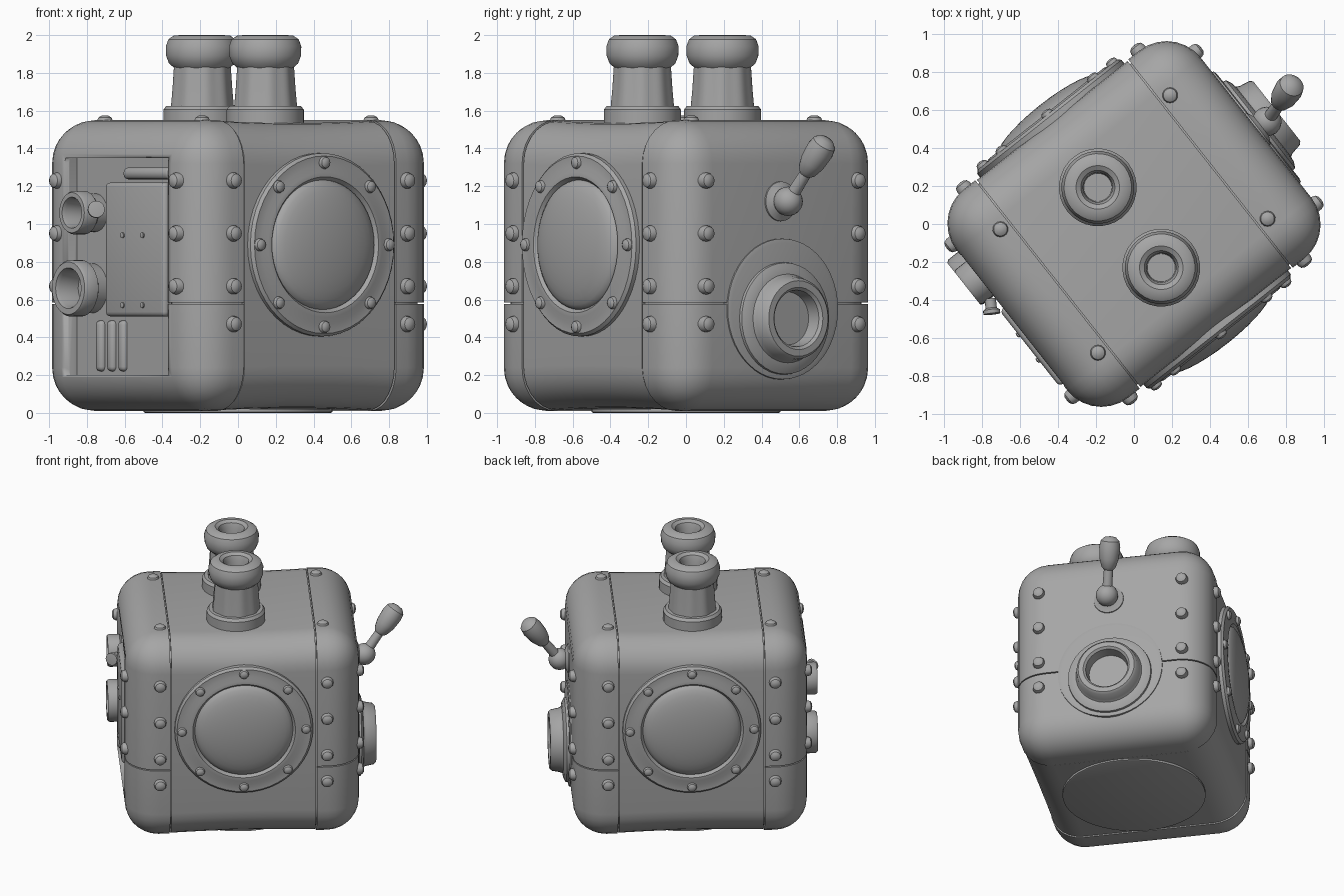
import bpy, bmesh, math
from mathutils import Matrix, Vector

if "Cube" in bpy.data.objects:
    bpy.data.objects.remove(bpy.data.objects["Cube"])

# Whole machine is turned on the ground; everything is built in a straight frame
TURN = Matrix.Rotation(math.radians(38.3), 4, 'Z')
A, B, Z0, Z1, R = 0.82, 0.70, 0.01, 1.55, 0.23
SEAM, LEVEL = 0.51, 0.58

metal = bpy.data.materials.new("grey_metal")
metal.diffuse_color = (0.38, 0.38, 0.38, 1)
metal.use_nodes = True
metal.node_tree.nodes["Principled BSDF"].inputs["Base Color"].default_value = metal.diffuse_color


def finish(name, bm, matrix=Matrix(), angle=35):
    bmesh.ops.recalc_face_normals(bm, faces=bm.faces[:])
    me = bpy.data.meshes.new(name)
    bm.to_mesh(me)
    bm.free()
    me.shade_smooth()
    me.set_sharp_from_angle(angle=math.radians(angle))
    me.materials.append(metal)
    ob = bpy.data.objects.new(name, me)
    ob.matrix_world = TURN @ matrix
    bpy.context.collection.objects.link(ob)
    return ob


def box_bm(lo, hi, bevel=0.0, segs=3):
    bm = bmesh.new()
    bmesh.ops.create_cube(bm, size=1)
    lo, hi = Vector(lo), Vector(hi)
    for v in bm.verts:
        v.co = Vector([(l + h) / 2 + c * (h - l) for l, h, c in zip(lo, hi, v.co)])
    if bevel:
        bmesh.ops.bevel(bm, geom=bm.edges[:], offset=bevel, segments=segs,
                        profile=0.5, affect='EDGES')
    return bm


def trim(bm, point, normal):
    """Cut away everything on the normal side and close the hole."""
    geom = bm.verts[:] + bm.edges[:] + bm.faces[:]
    cut = bmesh.ops.bisect_plane(bm, geom=geom, plane_co=point, plane_no=normal,
                                 clear_outer=True)['geom_cut']
    bmesh.ops.edgeloop_fill(bm, edges=[e for e in cut if isinstance(e, bmesh.types.BMEdge)])


def lathe(name, profile, origin, axis, segs=32, flute=0.0):
    """Revolve (radius, height) points around an axis."""
    bm = bmesh.new()
    rings = []
    for r, h in profile:
        if r == 0:
            rings.append([bm.verts.new((0, 0, h))])
            continue
        ring = []
        for i in range(segs):
            t = 2 * math.pi * i / segs
            k = r * (1 + flute * math.cos(9 * t))
            ring.append(bm.verts.new((k * math.cos(t), k * math.sin(t), h)))
        rings.append(ring)
    for p, q in zip(rings, rings[1:]):
        for i in range(segs):
            j = (i + 1) % segs
            quad = [p[i % len(p)], p[j % len(p)], q[j % len(q)], q[i % len(q)]]
            bm.faces.new(list(dict.fromkeys(quad)))
    rot = Vector((0, 0, 1)).rotation_difference(Vector(axis)).to_matrix().to_4x4()
    return finish(name, bm, Matrix.Translation(origin) @ rot)


def shell(grow=0.0):
    return box_bm((-A - grow, -B - grow, Z0 - grow), (A + grow, B + grow, Z1 + grow), R, 7)


# Body: inner core seen in the seams, slightly sagging middle, two split end caps
body = [finish("body_core", shell(-0.025))]
bm = shell(-0.004)
for s in (-1, 1):
    trim(bm, (s * (SEAM - 0.004), 0, 0), (s, 0, 0))
for i in range(-4, 5):
    bmesh.ops.bisect_plane(bm, geom=bm.verts[:] + bm.edges[:] + bm.faces[:],
                           plane_co=(i * 0.11, 0, 0), plane_no=(1, 0, 0))
for v in bm.verts:
    sag = 0.012 * (1 - (v.co.x / SEAM) ** 2)
    v.co.z += sag * (0.78 - v.co.z) / 0.77
finish("body_middle", bm)
for side, s in (("left", -1), ("right", 1)):
    for part, d in (("lower", 1), ("upper", -1)):
        bm = shell()
        trim(bm, (s * (SEAM + 0.004), 0, 0), (-s, 0, 0))
        trim(bm, (0, 0, LEVEL - d * 0.004), (0, 0, d))
        body.append(finish(f"{side}_cap_{part}", bm))

# Recess for the equipment panel
cutter = finish("panel_cutter", box_bm((-1.1, -0.44, 0.2), (-0.72, 0.44, 1.35)))
cutter.hide_render = True
cutter.display_type = 'WIRE'
cutter.hide_set(True)
for ob in body:
    if "right" not in ob.name:
        mod = ob.modifiers.new("recess", 'BOOLEAN')
        mod.operation, mod.object, mod.solver = 'DIFFERENCE', cutter, 'EXACT'
finish("panel_back", box_bm((-0.74, -0.445, 0.195), (-0.715, 0.445, 1.355)))

# Equipment: housing, tube, vents, two outlets and a small tap
finish("housing", box_bm((-0.84, -0.43, 0.51), (-0.70, 0.08, 1.22), 0.025))
finish("housing_tube", box_bm((-0.81, -0.43, 1.235), (-0.71, -0.03, 1.30), 0.028))
for i in range(3):
    y = 0.04 + i * 0.095
    finish("vent_bar", box_bm((-0.765, y - 0.03, 0.22), (-0.70, y + 0.03, 0.49), 0.024))
for y in (-0.25, -0.08):
    for z in (0.57, 0.94):
        lathe("housing_screw", [(0.015, 0), (0.015, 0.008), (0, 0.012)], (-0.84, y, z), (-1, 0, 0), 10)
for z, y, r in ((0.66, 0.31, 0.15), (1.06, 0.28, 0.115)):
    lathe("outlet_pipe", [(0, 0), (r * 0.88, 0), (r * 0.88, 0.10), (r, 0.115), (r, 0.185),
                          (r * 0.93, 0.20), (r * 0.72, 0.20), (r * 0.66, 0.18),
                          (r * 0.62, 0.06), (0, 0.06)], (-0.70, y, z), (-1, 0, 0))
lathe("tap", [(0, 0), (0.03, 0), (0.03, 0.05), (0.045, 0.06), (0.045, 0.08), (0, 0.085)],
      (-0.84, 0.16, 1.07), (-0.5, -0.8, 0.1), 14)

# Bolts
BOLT = [(0.045, -0.03), (0.042, 0.012), (0.036, 0.028), (0.02, 0.038), (0, 0.04)]


def bolt(pos, axis, scale=1.0):
    lathe("bolt", [(r * scale, h * scale) for r, h in BOLT], pos, axis, 14)


for sx in (-1, 1):
    for sy in (-1, 1):
        bolt((sx * 0.57, sy * 0.415, Z1 - 0.015), (0, 0, 1))
        for z in (0.47, 0.67, 0.95, 1.23):
            bolt((sx * 0.585, sy * B, z), (0, sy, 0))
            if sx > 0 or z > 0.5:
                bolt((sx * (A - 0.005), sy * 0.51, z), (sx, 0, 0))

# Portholes: dished ring, domed glass, eight bolts
RING = [(0.485, -0.03), (0.485, 0.02), (0.47, 0.036), (0.42, 0.034), (0.385, 0.045),
        (0.36, 0.045), (0.34, 0.02), (0.34, -0.03)]
GLASS = [(0.35, 0.0)] + [(0.345 * math.cos(t), 0.02 + 0.08 * math.sin(t))
                         for t in [i * math.pi / 16 for i in range(8)]] + [(0, 0.10)]
for s in (-1, 1):
    centre = (0, s * B, 0.89)
    lathe("porthole_ring", RING, centre, (0, s, 0), 48)
    lathe("porthole_glass", GLASS, centre, (0, s, 0), 48)
    for i in range(8):
        t = i * math.pi / 4
        bolt((0.435 * math.cos(t), s * (B + 0.03), 0.89 + 0.435 * math.sin(t)), (0, s, 0), 0.8)

# Chimneys: foot, fluted stem, rounded hollow cap
for s in (-1, 1):
    foot = (-0.03, s * 0.27, Z1)
    lathe("chimney_foot", [(0, -0.03), (0.205, -0.03), (0.205, 0.055), (0.19, 0.075), (0, 0.08)], foot, (0, 0, 1))
    lathe("chimney_stem", [(0, 0.05), (0.168, 0.05), (0.158, 0.16), (0.148, 0.31), (0, 0.31)], foot, (0, 0, 1), 72, 0.02)
    cap = [(0.14, 0.27), (0.175, 0.30), (0.19, 0.34), (0.192, 0.39), (0.178, 0.428), (0.15, 0.447),
           (0.115, 0.45), (0.09, 0.435), (0.078, 0.40), (0.074, 0.33), (0, 0.33)]
    lathe("chimney_cap", cap, foot, (0, 0, 1))

# Large side outlet with stepped flange
lathe("outlet_plate", [(0, -0.03), (0.375, -0.03), (0.372, 0.008), (0.35, 0.014), (0, 0.014)],
      (A, 0, 0.55), (1, 0, 0), 48)
lathe("side_outlet", [(0, 0), (0.30, 0), (0.295, 0.03), (0.265, 0.045), (0.235, 0.05), (0.225, 0.07),
                      (0.215, 0.125), (0.20, 0.14), (0.165, 0.14), (0.15, 0.125), (0.14, 0.05), (0, 0.05)],
      (A, 0, 0.50), (1, 0, 0), 40)

# Lever: hub, ball, rod and grip
lathe("lever_hub", [(0.11, -0.03), (0.105, 0.008), (0.06, 0.03), (0.04, 0.05), (0, 0.05)], (A, -0.01, 1.12), (1, 0, 0), 24)
pivot = Vector((0.885, -0.01, 1.12))
swing = Vector((0.21, 0.065, 0.29))
lathe("lever_ball", [(0.078 * math.sin(i * math.pi / 10) if 0 < i < 10 else 0,
                      -0.078 * math.cos(i * math.pi / 10)) for i in range(11)], pivot, (1, 0, 0), 20)
lathe("lever_handle", [(0, 0), (0.036, 0.02), (0.032, 0.18), (0.05, 0.20), (0.068, 0.26), (0.074, 0.34),
                       (0.066, 0.385), (0.04, 0.41), (0, 0.418)], pivot, swing, 20)

# Round plate underneath
lathe("bottom_plate", [(0.5, 0.02), (0.5, 0.004), (0.49, 0), (0, 0)], (0, 0, 0), (0, 0, 1), 48)
